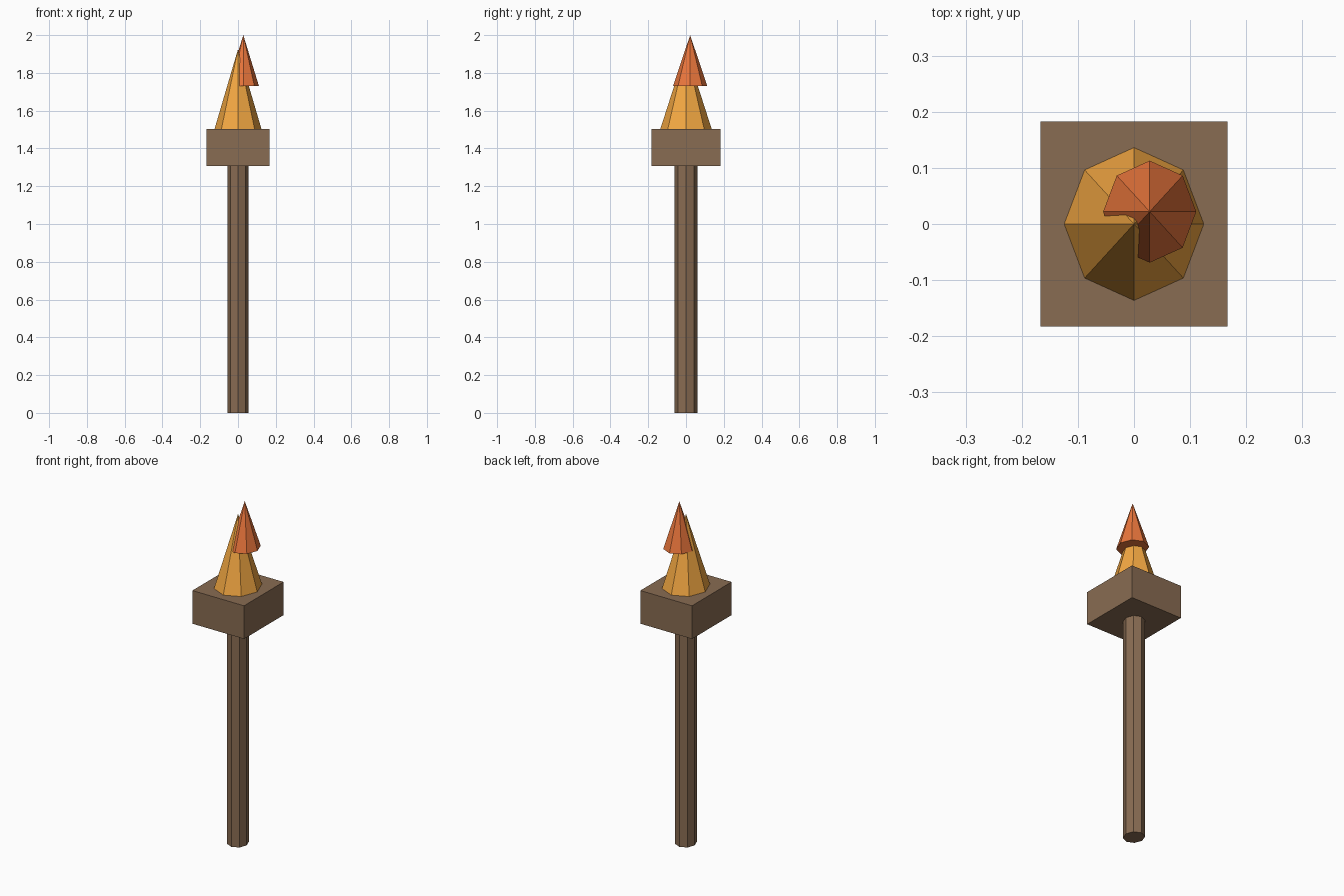
import bpy

if "Cube" in bpy.data.objects:
    bpy.data.objects.remove(bpy.data.objects["Cube"])


def material(name, color):
    mat = bpy.data.materials.new(name)
    mat.diffuse_color = (*color, 1)
    mat.use_nodes = True
    mat.node_tree.nodes["Principled BSDF"].inputs["Base Color"].default_value = mat.diffuse_color
    return mat


wood = material("wood", (0.25, 0.15, 0.085))
yellow = material("yellow_flame", (0.9, 0.39, 0.055))
orange = material("orange_flame", (0.82, 0.18, 0.045))

Y_STRETCH = 1.095  # every part is slightly deeper than wide


def finish(name, mat, scale):
    ob = bpy.context.object
    ob.name = name
    ob.scale = scale
    ob.data.materials.append(mat)
    bpy.ops.object.transform_apply(location=False, rotation=False, scale=True)


def spike(name, mat, x, y, z0, z1, r0, r1):
    """Eight-sided upright cone or prism with corners on the axes."""
    bpy.ops.mesh.primitive_cone_add(vertices=8, radius1=r0, radius2=r1,
                                    depth=z1 - z0, location=(x, y, (z0 + z1) / 2))
    finish(name, mat, (1, Y_STRETCH, 1))


# Handle
spike("handle", wood, 0, 0, 0, 1.31, 0.056, 0.056)

# Block holding the fire
bpy.ops.mesh.primitive_cube_add(size=1, location=(0, 0, 1.405))
finish("torch_head", wood, (0.334, 0.334 * Y_STRETCH, 0.194))

# Large flame and the smaller offset flame at its tip
spike("main_flame", yellow, 0, 0, 1.50, 1.925, 0.125, 0)
spike("tip_flame", orange, 0.028, 0.022, 1.73, 2.0, 0.083, 0)
